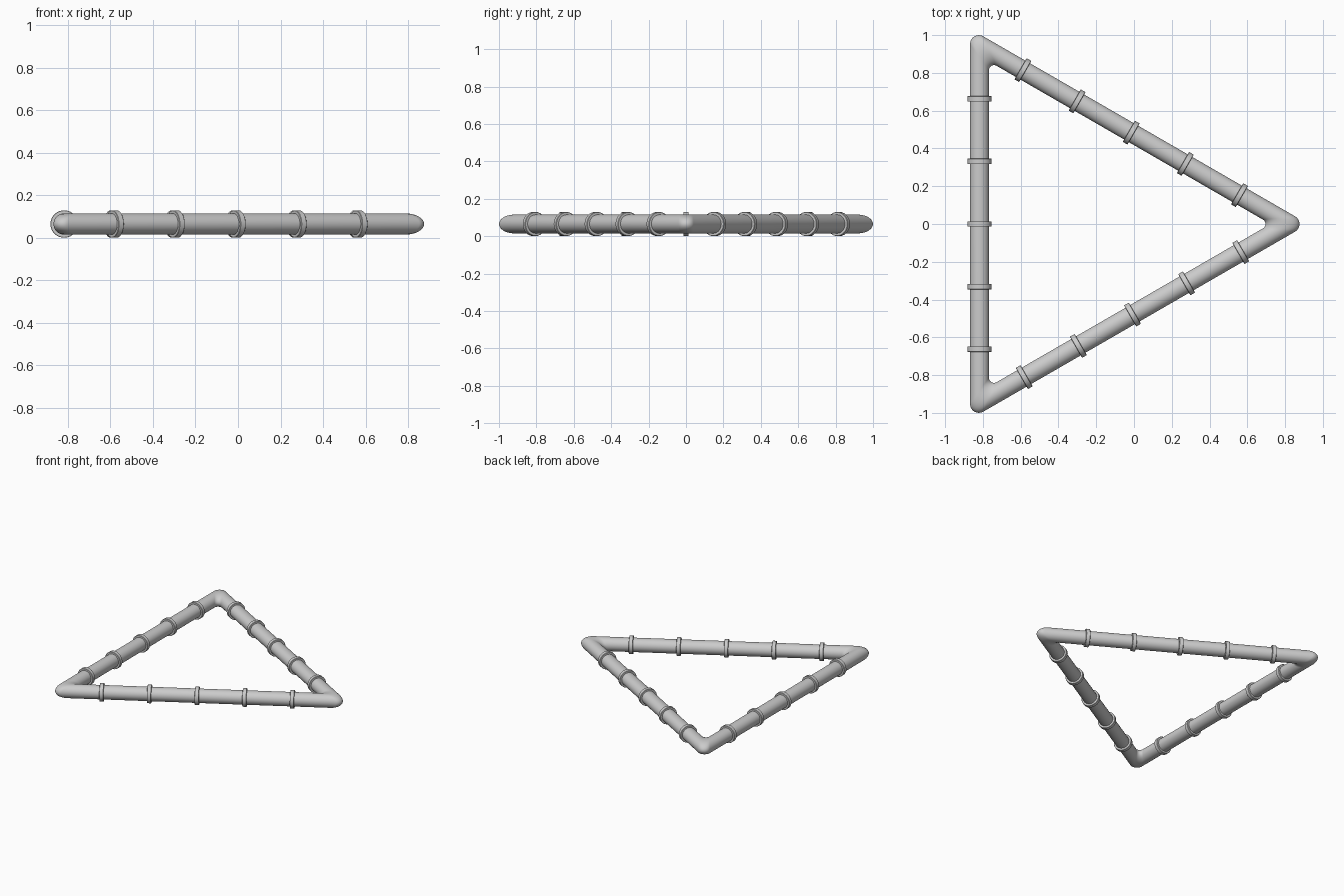
import bpy
import bmesh
from math import sin, cos, pi, radians, sqrt
from mathutils import Matrix, Vector

if "Cube" in bpy.data.objects:
    bpy.data.objects.remove(bpy.data.objects["Cube"])

CX, INR, Z = -0.271, 0.547, 0.065   # triangle centre, inradius, height of the axis
TUBE_R = 0.05
RING_R, RING_IN, RING_W = 0.0645, 0.046, 0.029
SPACING = 0.331


def finish(bm, name):
    bmesh.ops.recalc_face_normals(bm, faces=bm.faces)
    mesh = bpy.data.meshes.new(name)
    bm.to_mesh(mesh)
    bm.free()
    ob = bpy.data.objects.new(name, mesh)
    bpy.context.collection.objects.link(ob)
    bpy.ops.object.select_all(action='DESELECT')
    bpy.context.view_layer.objects.active = ob
    ob.select_set(True)
    bpy.ops.object.shade_smooth_by_angle(angle=radians(35))
    return ob


def bridge(bm, loops):
    # skin a closed series of closed loops
    n, m = len(loops), len(loops[0])
    for i in range(n):
        a, b = loops[i], loops[(i + 1) % n]
        for j in range(m):
            k = (j + 1) % m
            bm.faces.new((a[j], a[k], b[k], b[j]))


def outline(offset, z):
    # triangle with rounded corners, pushed outward by offset
    rho = 0.037 + 0.010 * offset / TUBE_R
    pts = []
    for c in range(3):
        mid = c * 2 * pi / 3
        d = 2 * (INR + offset) - 2 * rho
        for s in range(13):
            a = mid + radians(-60 + 10 * s)
            pts.append(Vector((CX + d * cos(mid) + rho * cos(a),
                               d * sin(mid) + rho * sin(a), z)))
    return pts


# continuous triangular tube
bm = bmesh.new()
loops = []
for i in range(32):
    a = 2 * pi * i / 32
    loops.append([bm.verts.new(p) for p in
                  outline(TUBE_R * cos(a), Z + TUBE_R * sin(a))])
bridge(bm, loops)
finish(bm, "triangle_tube")


# collar: rectangular band turned round the local x axis
def collar(name, location, angle):
    bm = bmesh.new()
    h, b = RING_W / 2, 0.002
    profile = [(-h, RING_IN), (-h, RING_R - b), (-h + b, RING_R),
               (h - b, RING_R), (h, RING_R - b), (h, RING_IN)]
    loops = [[bm.verts.new((x, r * cos(2 * pi * i / 40), r * sin(2 * pi * i / 40)))
              for x, r in profile] for i in range(40)]
    bridge(bm, loops)
    bm.transform(Matrix.Translation(location) @ Matrix.Rotation(angle, 4, 'Z'))
    finish(bm, name)


# five collars on each side: (outward normal angle, shift along the side)
for side, (deg, shift) in {"left": (180, 0.0), "back": (60, 0.02),
                           "front": (-60, -0.012)}.items():
    n = Vector((cos(radians(deg)), sin(radians(deg)), 0))
    t = Vector((-n.y, n.x, 0))
    for k in range(-2, 3):
        p = Vector((CX, 0, Z)) + n * INR + t * (k * SPACING + shift)
        collar(f"{side}_collar_{k + 3}", p, radians(deg + 90))
